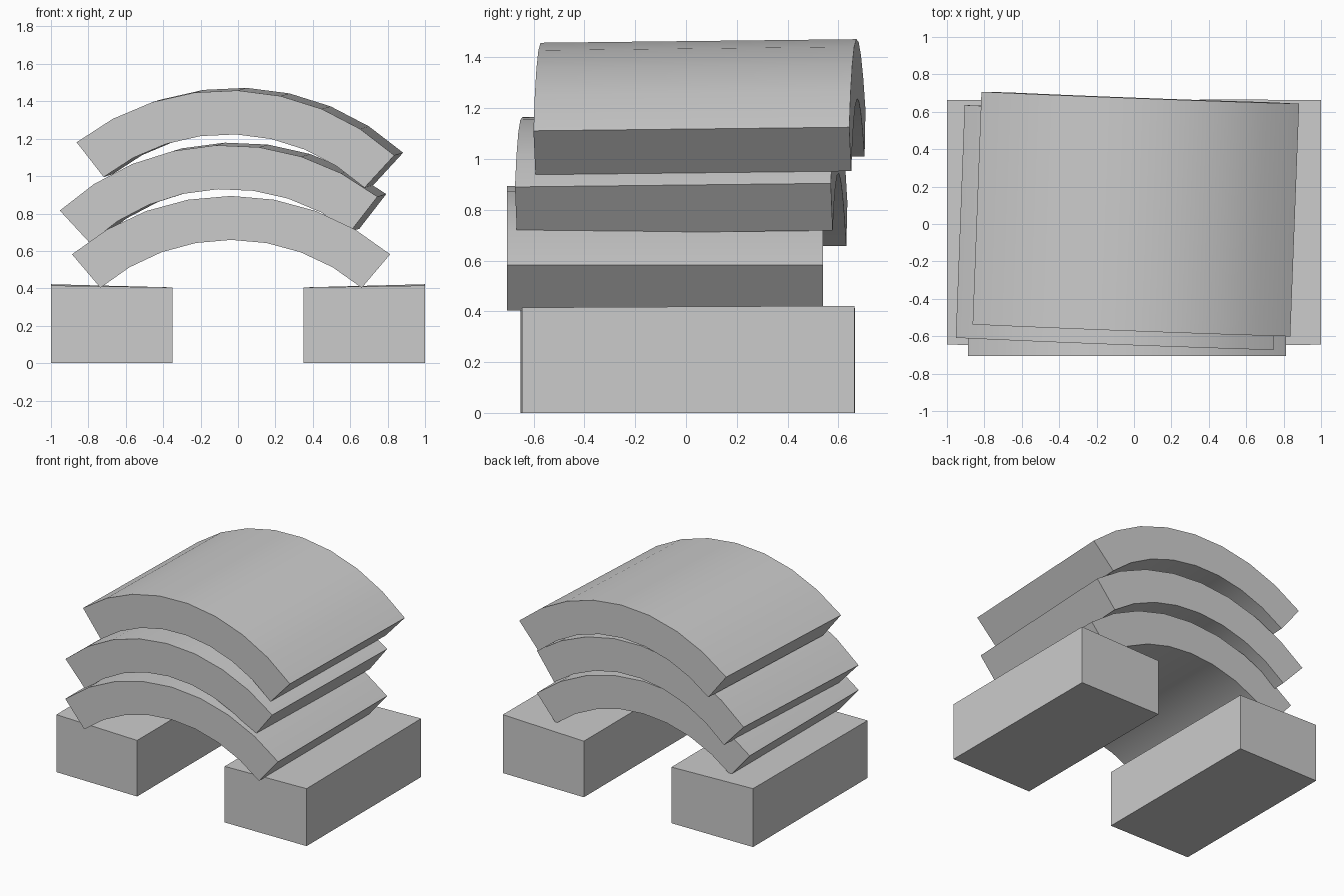
import bpy, bmesh
from math import sin, cos, radians

if "Cube" in bpy.data.objects:
    bpy.data.objects.remove(bpy.data.objects["Cube"])


def prism(name, front, back):
    """Solid joining two matching loops of points."""
    bm = bmesh.new()
    a = [bm.verts.new(p) for p in front]
    b = [bm.verts.new(p) for p in back]
    n = len(a)
    bm.faces.new(a)
    bm.faces.new(b[::-1])
    for i in range(n):
        j = (i + 1) % n
        bm.faces.new((a[j], a[i], b[i], b[j]))
    bmesh.ops.recalc_face_normals(bm, faces=bm.faces)
    mesh = bpy.data.meshes.new(name)
    bm.to_mesh(mesh)
    bm.free()
    obj = bpy.data.objects.new(name, mesh)
    bpy.context.collection.objects.link(obj)
    return obj


# Two support blocks, tops dipping slightly toward the gap
for name, s in (("left_block", -1), ("right_block", 1)):
    front = [(s, -0.645, 0), (s * 0.35, -0.652, 0),
             (s * 0.35, -0.652, 0.405), (s, -0.645, 0.415)]
    back = [(s, 0.663, 0), (s * 0.35, 0.666, 0),
            (s * 0.35, 0.666, 0.405), (s, 0.663, 0.422)]
    prism(name, front, back)

# Curved tile cross-section, origin at the middle of the outer chord
R_OUT, R_IN, HALF, SEGS, LENGTH = 1.315, 1.08, radians(40.3), 8, 1.245
DROP = R_OUT * cos(HALF)


def arc(r, y):
    angles = [HALF * (2 * i / SEGS - 1) for i in range(SEGS + 1)]
    return [(r * sin(t), y, r * cos(t) - DROP) for t in angles]


def tile(name, location, rotation):
    loops = [arc(R_OUT, y) + arc(R_IN, y)[::-1] for y in (-LENGTH / 2, LENGTH / 2)]
    obj = prism(name, *loops)
    obj.location = location
    obj.rotation_euler = [radians(a) for a in rotation]
    bpy.ops.object.select_all(action='DESELECT')
    obj.select_set(True)
    bpy.context.view_layer.objects.active = obj
    bpy.ops.object.shade_smooth_by_angle(angle=radians(30))


# Stack of three tiles, the upper two slightly askew
tile("bottom_tile", (-0.037, -0.082, 0.582), (0, 0, 0))
tile("middle_tile", (-0.08, -0.019, 0.860), (0.65, -2.5, -2.2))
tile("top_tile", (0.01, 0.053, 1.153), (0.65, 2.35, -2.15))
